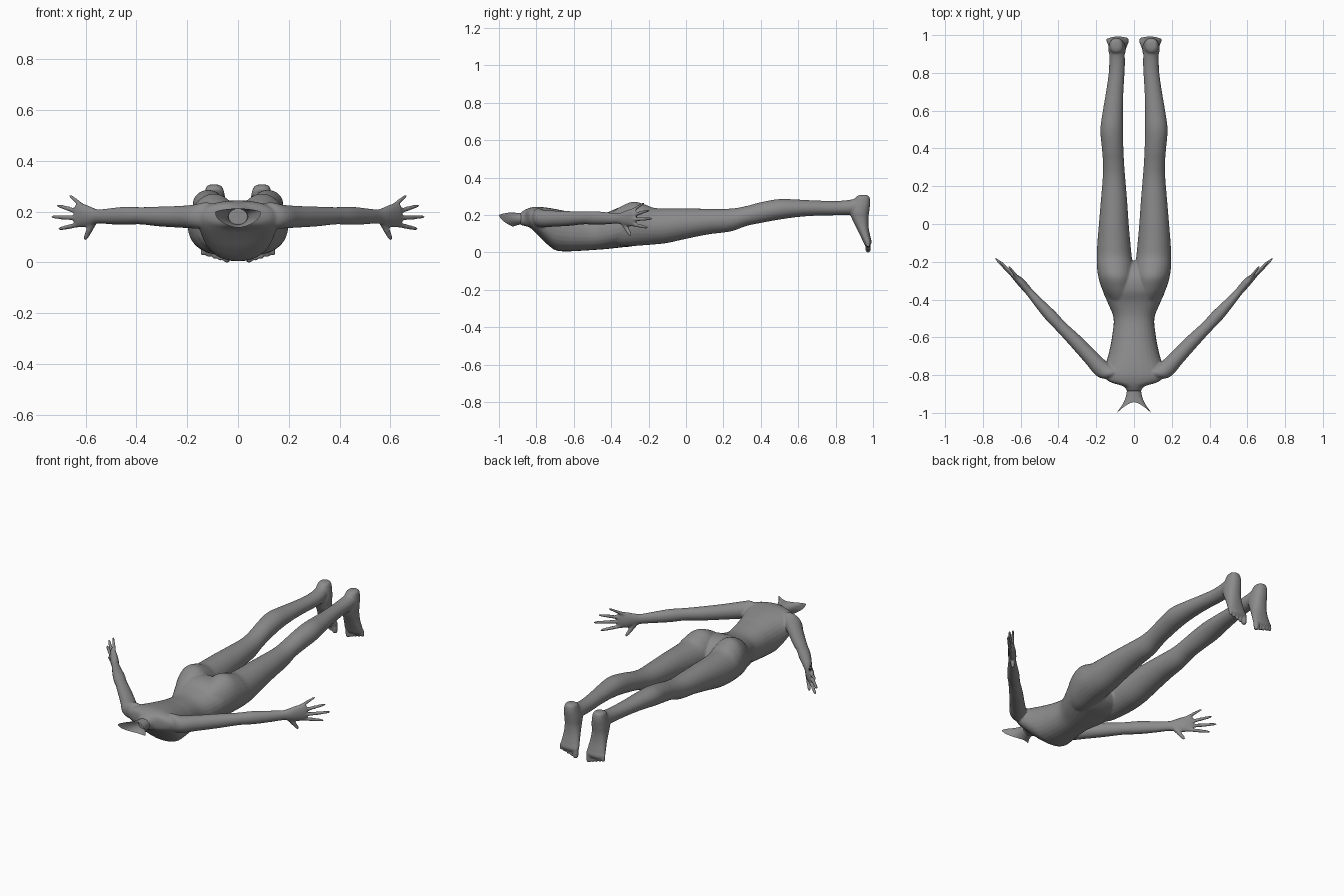
import bpy, bmesh, math
from mathutils import Vector

if "Cube" in bpy.data.objects:
    bpy.data.objects.remove(bpy.data.objects["Cube"])

SEG = 28
body = bmesh.new()


def spline(rows, steps=5):
    """Catmull-Rom interpolation of rows of numbers."""
    out = []
    for i in range(len(rows) - 1):
        p0, p1 = rows[max(i - 1, 0)], rows[i]
        p2, p3 = rows[i + 1], rows[min(i + 2, len(rows) - 1)]
        for s in range(steps):
            t = s / steps
            out.append([0.5 * (2 * b + (c - a) * t + (2 * a - 5 * b + 4 * c - d) * t * t
                               + (3 * b - a - 3 * c + d) * t ** 3)
                        for a, b, c, d in zip(p0, p1, p2, p3)])
    return out + [list(rows[-1])]


def loft(rings, power=2.0):
    """Closed skin over rings of (centre, half axis u, half axis v)."""
    def sup(a):
        return math.copysign(abs(a) ** (2 / power), a)
    loops = []
    for c, u, v in rings:
        loops.append([body.verts.new(c + u * sup(math.cos(2 * math.pi * k / SEG))
                                     + v * sup(math.sin(2 * math.pi * k / SEG)))
                      for k in range(SEG)])
    faces = [body.faces.new(loops[0]), body.faces.new(loops[-1][::-1])]
    for a, b in zip(loops, loops[1:]):
        for k in range(SEG):
            n = (k + 1) % SEG
            faces.append(body.faces.new((a[k], b[k], b[n], a[n])))
    bmesh.ops.recalc_face_normals(body, faces=faces)


def loft_y(rows, sx=1, power=2.0):
    """Rows of (y, x0, x1, z0, z1)."""
    loft([(Vector((sx * (a + b) / 2, y, (c + d) / 2)), Vector(((b - a) / 2, 0, 0)),
           Vector((0, 0, (d - c) / 2))) for y, a, b, c, d in spline(rows)], power)


def loft_z(rows, sx=1, power=2.0):
    """Rows of (z, x0, x1, y0, y1)."""
    loft([(Vector((sx * (a + b) / 2, (c + d) / 2, z)), Vector(((b - a) / 2, 0, 0)),
           Vector((0, (d - c) / 2, 0))) for z, a, b, c, d in spline(rows)], power)


def finger(p, q, r0, r1, sx):
    """Round-tipped tapered digit from p to q."""
    p, q = Vector((sx * p[0], *p[1:])), Vector((sx * q[0], *q[1:]))
    d = (q - p).normalized()
    u = d.orthogonal().normalized()
    v = d.cross(u)
    rings = []
    for t, f in ((0, .5), (.05, 1), (.4, .95), (.5, 1.05), (.6, .95), (.85, .95), (.95, .7), (1, .25)):
        r = (r0 + (r1 - r0) * t) * f
        rings.append((p.lerp(q, t), u * r, v * r))
    loft(rings)


# torso from neck to crotch
torso = [(-.885, .038, .146, .212), (-.86, .055, .14, .228),
         (-.835, .13, .132, .238), (-.80, .16, .10, .244), (-.75, .152, .05, .24),
         (-.70, .138, .012, .232), (-.65, .126, .005, .222), (-.60, .117, .006, .212),
         (-.50, .108, .012, .2), (-.42, .138, .018, .214), (-.35, .167, .026, .242),
         (-.28, .175, .034, .24), (-.22, .12, .06, .20), (-.195, .05, .09, .16)]
loft_y([(y, -w, w, a, b) for y, w, a, b in torso], power=2.25)

leg = [(-.44, .04, .1, .08, .17), (-.39, .012, .142, .045, .218), (-.34, .002, .171, .034, .25),
       (-.28, .0, .189, .034, .271), (-.22, .004, .197, .038, .256), (-.17, .012, .197, .042, .238),
       (-.1, .019, .194, .05, .235), (0, .028, .186, .072, .235), (.12, .036, .176, .096, .233),
       (.24, .046, .166, .112, .234), (.32, .052, .164, .14, .247), (.4, .056, .17, .157, .268),
       (.5, .058, .178, .175, .285), (.6, .058, .165, .189, .282), (.7, .056, .148, .196, .277),
       (.8, .05, .134, .198, .275), (.87, .048, .131, .2, .28), (.92, .053, .131, .2, .29),
       (.955, .065, .12, .21, .285)]

foot = [(.307, .08, .11, .935, .965), (.298, .062, .125, .91, .98), (.265, .052, .132, .892, .985),
        (.22, .044, .136, .875, .98), (.18, .044, .134, .887, .975), (.13, .038, .136, .912, .977),
        (.08, .03, .142, .936, .987), (.055, .027, .143, .947, .993), (.038, .032, .136, .956, .987)]

# arm rows: x, y, z, half thickness across, half height
arm = [(.08, -.79, .19, .03, .035), (.125, -.79, .187, .042, .05), (.17, -.768, .181, .046, .047),
       (.23, -.705, .18, .041, .043), (.31, -.62, .181, .037, .039), (.385, -.545, .184, .032, .034),
       (.44, -.487, .184, .033, .036), (.5, -.422, .182, .027, .032), (.55, -.365, .181, .021, .028),
       (.577, -.333, .181, .022, .037), (.605, -.302, .184, .021, .046), (.632, -.278, .185, .015, .045),
       (.643, -.268, .185, .008, .038)]

digits = [((.62, -.288, .151), (.709, -.203, .131), .0115, .008),
          ((.63, -.285, .175), (.735, -.18, .18), .0115, .008),
          ((.625, -.285, .198), (.714, -.194, .226), .011, .008),
          ((.605, -.298, .216), (.665, -.222, .266), .0105, .007),
          ((.567, -.338, .165), (.605, -.295, .087), .016, .009)]

for sx in (1, -1):
    loft_y(leg, sx)
    loft_z(foot, sx, 2.3)
    # toes, big toe on the inner side
    for i in range(5):
        x = .044 + .0225 * i + (0 if i == 0 else .003)
        r = .0155 if i == 0 else .0105
        finger((x, .972, .065), (x, .974, -.001 + .007 * i), r, r, sx)
    # arm tube swept along the diagonal
    rings = []
    for x, y, z, rh, rv in spline(arm):
        side = Vector((sx * .7, -.714, 0))
        rings.append((Vector((sx * x, y, z)), side * rh, Vector((0, 0, rv))))
    loft(rings)
    for p, q, r0, r1 in digits:
        finger(p, q, r0, r1, sx)

# dark grey skin
grey = bpy.data.materials.new("dark_grey")
grey.diffuse_color = (.26, .26, .26, 1)
grey.use_nodes = True
grey.node_tree.nodes["Principled BSDF"].inputs["Base Color"].default_value = grey.diffuse_color


def make_object(name, bm):
    mesh = bpy.data.meshes.new(name)
    bm.to_mesh(mesh)
    bm.free()
    mesh.materials.append(grey)
    mesh.shade_smooth()
    ob = bpy.data.objects.new(name, mesh)
    bpy.context.collection.objects.link(ob)
    return ob


# fuse all body parts into one smooth skin
ob = make_object("body", body)
rm = ob.modifiers.new("fuse", 'REMESH')
rm.mode = 'VOXEL'
rm.voxel_size = .005
rm.use_smooth_shade = True
sm = ob.modifiers.new("soften", 'SMOOTH')
sm.factor = .5
sm.iterations = 8

# open flared rim at the top of the neck
rim = bmesh.new()
N = 40
loops = []
for f in [0, .2, .4, .6, .8, 1]:
    loop = []
    e = f ** 1.8
    for k in range(N):
        a = 2 * math.pi * k / N
        c, s = math.cos(a), math.sin(a)
        base = Vector((.037 * c, -.878, .18 + .031 * s))
        edge = Vector((.09 * math.copysign(abs(c) ** 1.3, c),
                       -.943 - .057 * c * c + (.018 * -s if s < 0 else 0),
                       .197 + (.016 if s > 0 else .06) * s))
        loop.append(rim.verts.new((base.x + (edge.x - base.x) * e,
                                   base.y + (edge.y - base.y) * f,
                                   base.z + (edge.z - base.z) * e)))
    loops.append(loop)
for a, b in zip(loops, loops[1:]):
    for k in range(N):
        n = (k + 1) % N
        rim.faces.new((a[k], b[k], b[n], a[n]))
make_object("neck_rim", rim)
